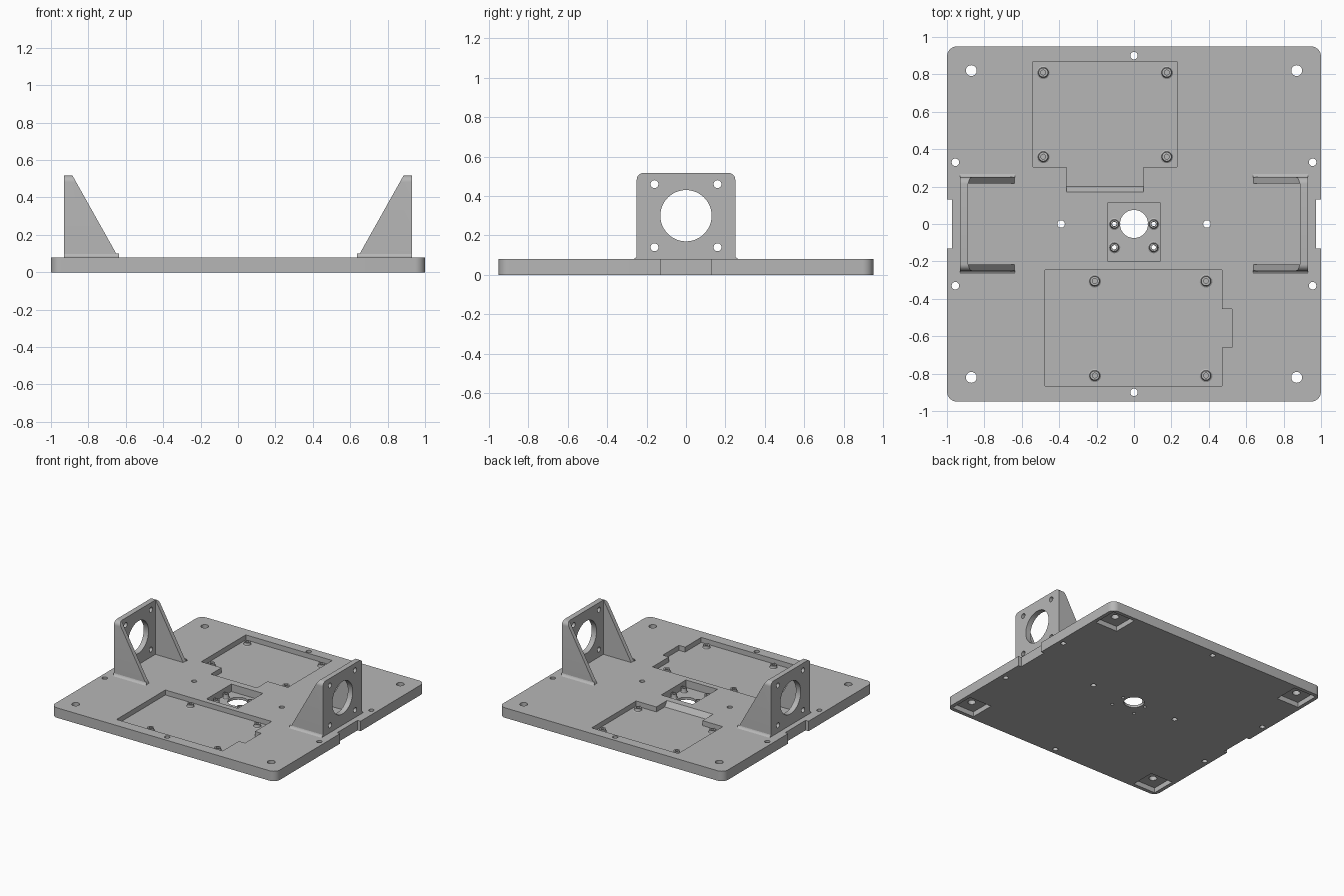
import bpy, bmesh
from math import cos, sin, pi, radians

if "Cube" in bpy.data.objects:
    bpy.data.objects.remove(bpy.data.objects["Cube"])

grey = bpy.data.materials.new("plain grey")
grey.use_nodes = True
grey.diffuse_color = (0.47, 0.47, 0.47, 1)
grey.node_tree.nodes["Principled BSDF"].inputs["Base Color"].default_value = (0.47, 0.47, 0.47, 1)

TOP = 0.08      # plate thickness
FLOOR = 0.04    # board pocket floor
WELL = 0.02     # centre pocket floor
PLACE = {"x": lambda u, v, w: (w, u, v),
         "y": lambda u, v, w: (u, w, v),
         "z": lambda u, v, w: (u, v, w)}


def circle(cu, cv, r, n=32):
    return [(cu + r * cos(2 * pi * i / n), cv + r * sin(2 * pi * i / n)) for i in range(n)]


def rect(u0, u1, v0, v1, r=0.0, n=8):
    if r == 0:
        return [(u0, v0), (u1, v0), (u1, v1), (u0, v1)]
    centres = [(u1 - r, v1 - r), (u0 + r, v1 - r), (u0 + r, v0 + r), (u1 - r, v0 + r)]
    return [(cu + r * cos(pi / 2 * (k + i / n)), cv + r * sin(pi / 2 * (k + i / n)))
            for k, (cu, cv) in enumerate(centres) for i in range(n + 1)]


def prisms(name, outlines, axis, w0, w1):
    """One object holding an extruded solid for every outline."""
    bm = bmesh.new()
    for pts in outlines:
        rings = [[bm.verts.new(PLACE[axis](u, v, w)) for u, v in pts] for w in (w0, w1)]
        for ring in rings:
            bm.faces.new(ring)
        for i in range(len(pts)):
            j = (i + 1) % len(pts)
            bm.faces.new((rings[0][i], rings[0][j], rings[1][j], rings[1][i]))
    return finish(name, bm)


def finish(name, bm):
    bmesh.ops.recalc_face_normals(bm, faces=bm.faces[:])
    mesh = bpy.data.meshes.new(name)
    bm.to_mesh(mesh)
    bm.free()
    mesh.materials.append(grey)
    ob = bpy.data.objects.new(name, mesh)
    bpy.context.collection.objects.link(ob)
    return ob


def activate(ob):
    bpy.ops.object.select_all(action="DESELECT")
    ob.select_set(True)
    bpy.context.view_layer.objects.active = ob


def cut(ob, cutter, operation="DIFFERENCE"):
    cutter.hide_render = True
    activate(ob)
    mod = ob.modifiers.new("cut", "BOOLEAN")
    mod.operation, mod.solver, mod.object = operation, "EXACT", cutter
    bpy.ops.object.modifier_apply(modifier=mod.name)
    bpy.data.objects.remove(cutter)


def smooth(ob):
    activate(ob)
    bpy.ops.object.shade_smooth_by_angle(angle=radians(30))


def standoff(name, x, y, z, height, r):
    """Hollow post with a flared foot, turned from a short profile."""
    n, bore = 24, 0.013
    profile = [(bore, 0), (r + 0.01, 0), (r + 0.003, 0.004), (r, 0.011), (r, height), (bore, height)]
    bm = bmesh.new()
    rings = [[bm.verts.new((x + u, y + v, z + h)) for u, v in circle(0, 0, rad, n)]
             for rad, h in profile]
    for a, b in zip(rings, rings[1:] + rings[:1]):
        for i in range(n):
            j = (i + 1) % n
            bm.faces.new((a[i], a[j], b[j], b[i]))
    smooth(finish(name, bm))


# Base plate with side notches
plate = prisms("base_plate", [rect(-1, 1, -0.95, 0.95, 0.055)], "z", 0, TOP)
cut(plate, prisms("notches", [rect(0.973, 1.1, -0.13, 0.13), rect(-1.1, -0.973, -0.13, 0.13)],
                  "z", -0.1, 0.2))

# Board pockets with connector tabs, then the deeper centre pocket
rear_board = [(-0.54, 0.87), (-0.54, 0.305), (-0.36, 0.305), (-0.36, 0.17),
              (0.05, 0.17), (0.05, 0.305), (0.23, 0.305), (0.23, 0.87)]
front_board = [(-0.475, -0.245), (-0.475, -0.865), (0.47, -0.865), (0.47, -0.66),
               (0.525, -0.66), (0.525, -0.455), (0.47, -0.455), (0.47, -0.245)]
cut(plate, prisms("board_pockets", [rear_board, front_board], "z", FLOOR, 0.2))
cut(plate, prisms("centre_pocket", [rect(-0.14, 0.14, -0.2, 0.115)], "z", WELL, 0.2))

# Square recesses under the corners
cut(plate, prisms("foot_recesses", [rect(cx - 0.1, cx + 0.1, cy - 0.1, cy + 0.1)
                                    for cx in (-0.87, 0.87) for cy in (-0.82, 0.82)],
                  "z", -0.1, 0.04))

# Through holes
centre_posts = [(x, y) for x in (-0.105, 0.105) for y in (0, -0.125)]
holes = [circle(0, 0, 0.075, 48)]
holes += [circle(x, y, 0.012, 16) for x, y in centre_posts]
for s in (-1, 1):
    holes += [circle(s * 0.39, 0, 0.02), circle(0, s * 0.9, 0.02)]
    for t in (-1, 1):
        holes += [circle(s * 0.87, t * 0.82, 0.029), circle(s * 0.955, t * 0.33, 0.02)]
cut(plate, prisms("through_holes", holes, "z", -0.1, 0.2))
smooth(plate)

# Sloped end of the rear tab
prisms("tab_ramp", [[(0.17, FLOOR), (0.2, FLOOR), (0.17, TOP)]], "x", -0.36, 0.05)

# Standoffs
for x in (-0.485, 0.175):
    for y in (0.36, 0.81):
        standoff("rear_board_standoff", x, y, FLOOR, 0.025, 0.025)
for x in (-0.21, 0.385):
    for y in (-0.305, -0.81):
        standoff("front_board_standoff", x, y, FLOOR, 0.025, 0.025)
for x, y in centre_posts:
    standoff("centre_standoff", x, y, WELL, 0.04, 0.022)

# Upright brackets: rounded block, sloped, hollowed and drilled
for s, side in ((1, "left"), (-1, "right")):
    low = TOP - 0.01
    outline = rect(-0.25, 0.25, -0.2, 0.517, 0.035)
    bracket = prisms(side + "_bracket", [outline], "x", s * 0.6, s * 0.93)
    slope = [(s * 0.634, low), (s * 0.64, TOP), (s * 0.885, 0.517), (s * 0.885, 0.6),
             (s * 1.0, 0.6), (s * 1.0, low)]
    cut(bracket, prisms("slope", [slope], "y", -0.4, 0.4), "INTERSECT")
    cut(bracket, prisms("hollow", [rect(-0.217, 0.217, 0, 0.7)], "x", s * 0.5, s * 0.887))
    drills = [circle(0, 0.3, 0.13, 64)]
    drills += [circle(y, 0.3 + z, 0.02) for y in (-0.16, 0.16) for z in (-0.16, 0.16)]
    cut(bracket, prisms("drills", drills, "x", s * 0.8, s * 1.0))
    smooth(bracket)
    # Flared fillets where the gussets meet the plate
    for t in (-1, 1):
        flare = [(t * 0.249, TOP), (t * 0.268, TOP), (t * 0.257, 0.085),
                 (t * 0.252, 0.091), (t * 0.249, 0.1)]
        smooth(prisms(side + "_gusset_fillet", [flare], "x", s * 0.636, s * 0.93))
